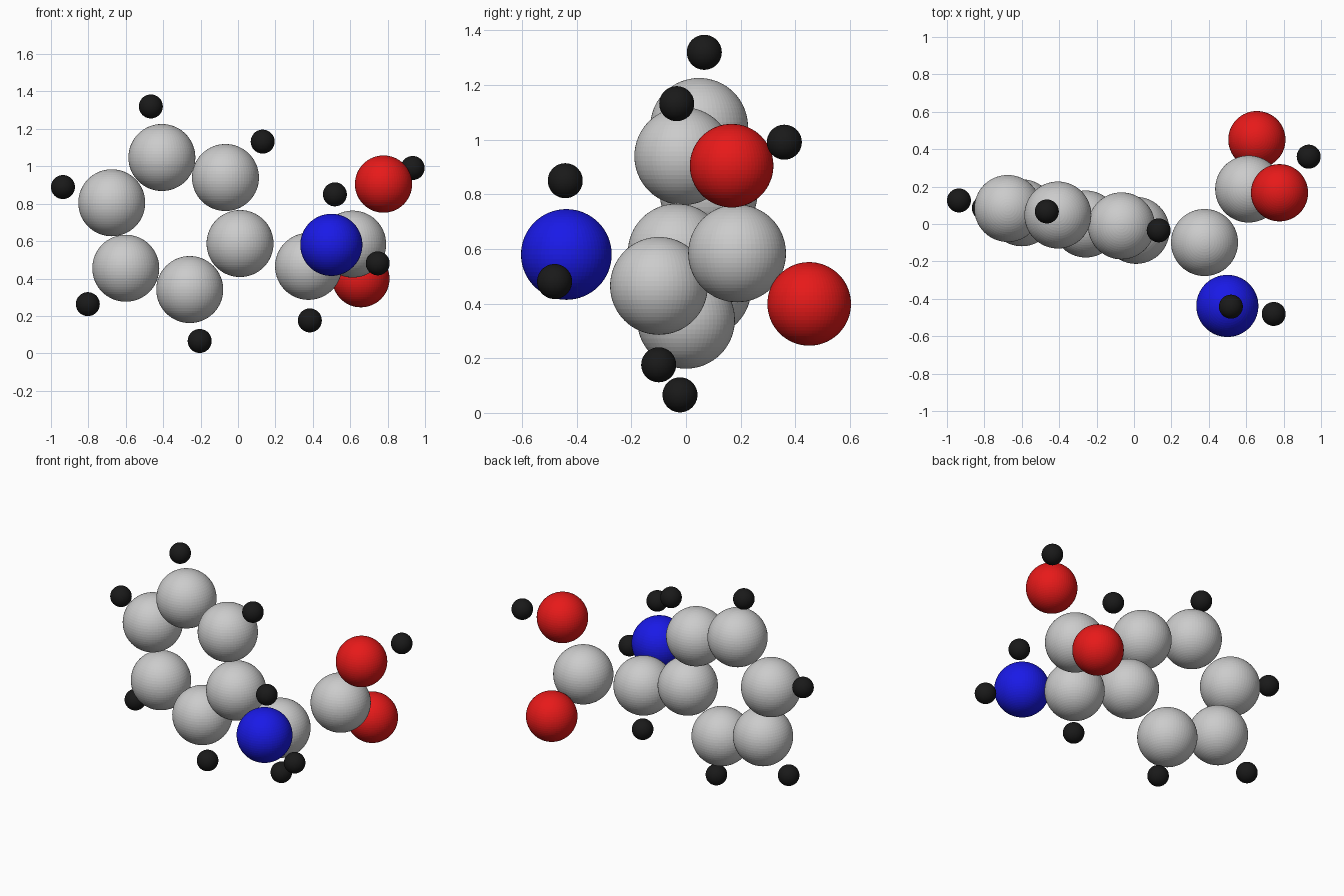
import bpy

if "Cube" in bpy.data.objects:
    bpy.data.objects.remove(bpy.data.objects["Cube"])


def colour(name, rgb):
    m = bpy.data.materials.new(name)
    m.diffuse_color = (*rgb, 1)
    m.use_nodes = True
    m.node_tree.nodes["Principled BSDF"].inputs["Base Color"].default_value = m.diffuse_color
    return m


# Atom kinds: radius and colour (carbon stays plain grey)
KINDS = {
    "carbon": (0.179, None),
    "nitrogen": (0.166, colour("blue", (0.01, 0.01, 0.8))),
    "oxygen": (0.153, colour("red", (0.8, 0.01, 0.01))),
    "hydrogen": (0.064, colour("black", (0.01, 0.01, 0.01))),
}


def atom(kind, part, x, y, z):
    radius, mat = KINDS[kind]
    bpy.ops.mesh.primitive_uv_sphere_add(
        segments=64, ring_count=32, radius=radius, location=(x, y, z))
    ob = bpy.context.object
    ob.name = f"{part}_{kind}"
    if mat:
        ob.data.materials.append(mat)


# Six-carbon ring, slightly tilted, with its outer hydrogens
for p in [(-0.407, 0.048, 1.047), (-0.067, -0.01, 0.94), (0.011, -0.034, 0.587),
          (-0.258, 0.0, 0.341), (-0.6, 0.06, 0.455), (-0.675, 0.083, 0.805)]:
    atom("carbon", "ring", *p)
for p in [(-0.936, 0.126, 0.889), (-0.466, 0.067, 1.32), (0.132, -0.034, 1.132),
          (-0.803, 0.085, 0.263), (-0.205, -0.022, 0.066)]:
    atom("hydrogen", "ring", *p)

# Central carbon of the side chain
atom("carbon", "chain", 0.377, -0.099, 0.465)
atom("hydrogen", "chain", 0.384, -0.1, 0.176)

# Amine group
atom("nitrogen", "amine", 0.499, -0.438, 0.58)
atom("hydrogen", "amine_upper", 0.518, -0.442, 0.85)
atom("hydrogen", "amine_side", 0.747, -0.481, 0.481)

# Acid group
atom("carbon", "acid", 0.613, 0.187, 0.584)
atom("oxygen", "acid_upper", 0.778, 0.167, 0.905)
atom("oxygen", "acid_lower", 0.657, 0.451, 0.399)
atom("hydrogen", "acid", 0.934, 0.36, 0.991)
